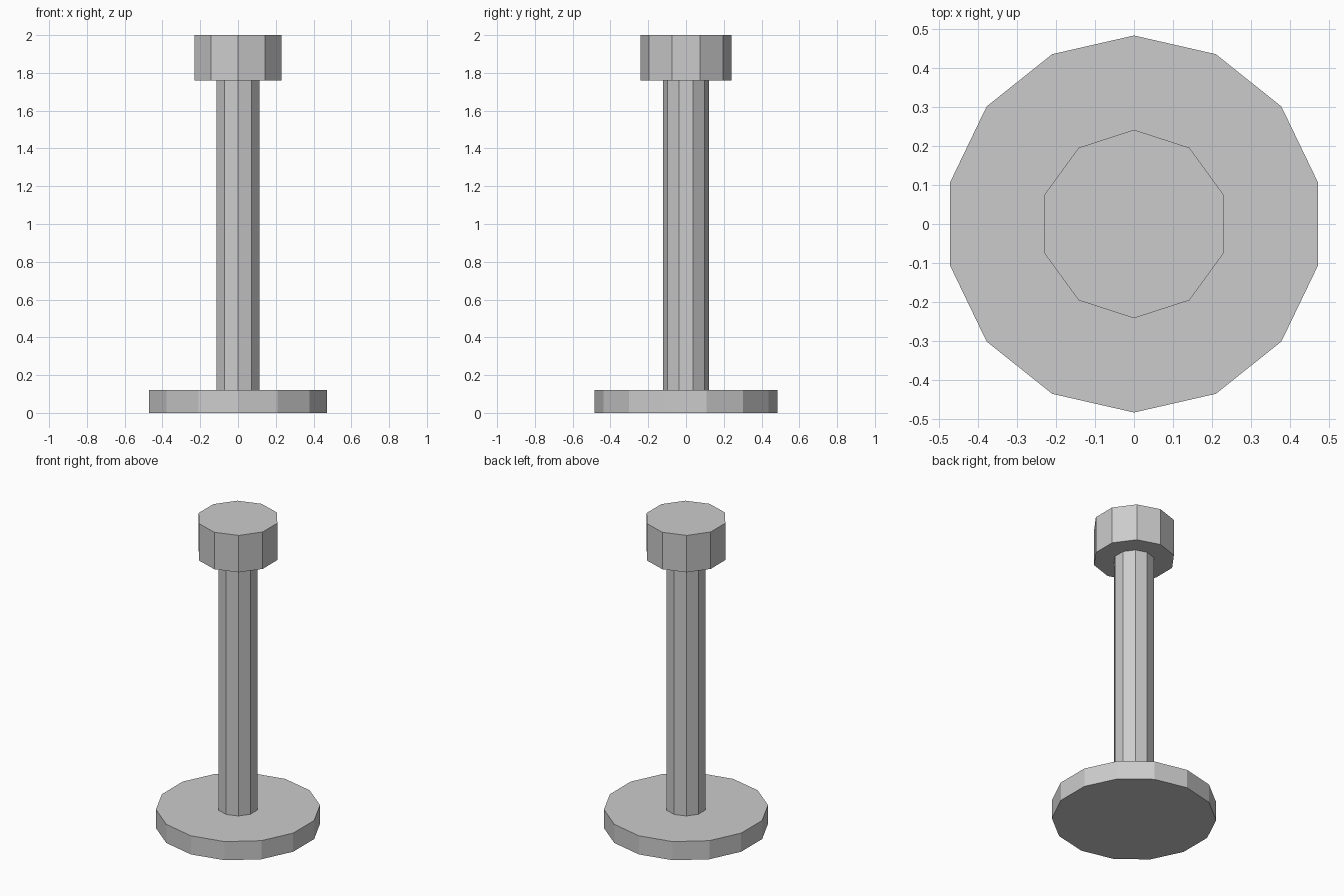
import bpy

# Remove the default cube
cube = bpy.data.objects.get("Cube")
if cube:
    bpy.data.objects.remove(cube, do_unlink=True)

# Single plain grey
grey = bpy.data.materials.new("plain grey")
grey.use_nodes = True
colour = (0.6, 0.6, 0.6, 1.0)
grey.diffuse_color = colour
grey.node_tree.nodes["Principled BSDF"].inputs["Base Color"].default_value = colour


def prism(name, sides, radius, bottom, top):
    """Flat-shaded upright prism with a corner facing +y."""
    bpy.ops.mesh.primitive_cylinder_add(
        vertices=sides, radius=radius, depth=top - bottom,
        location=(0, 0, (bottom + top) / 2))
    part = bpy.context.object
    part.name = name
    part.data.materials.append(grey)
    return part


# Wide foot, slim shaft and head
prism("base_disc", 14, 0.484, 0.0, 0.121)
prism("shaft", 10, 0.121, 0.121, 1.76)
prism("head", 10, 0.242, 1.76, 2.0)
